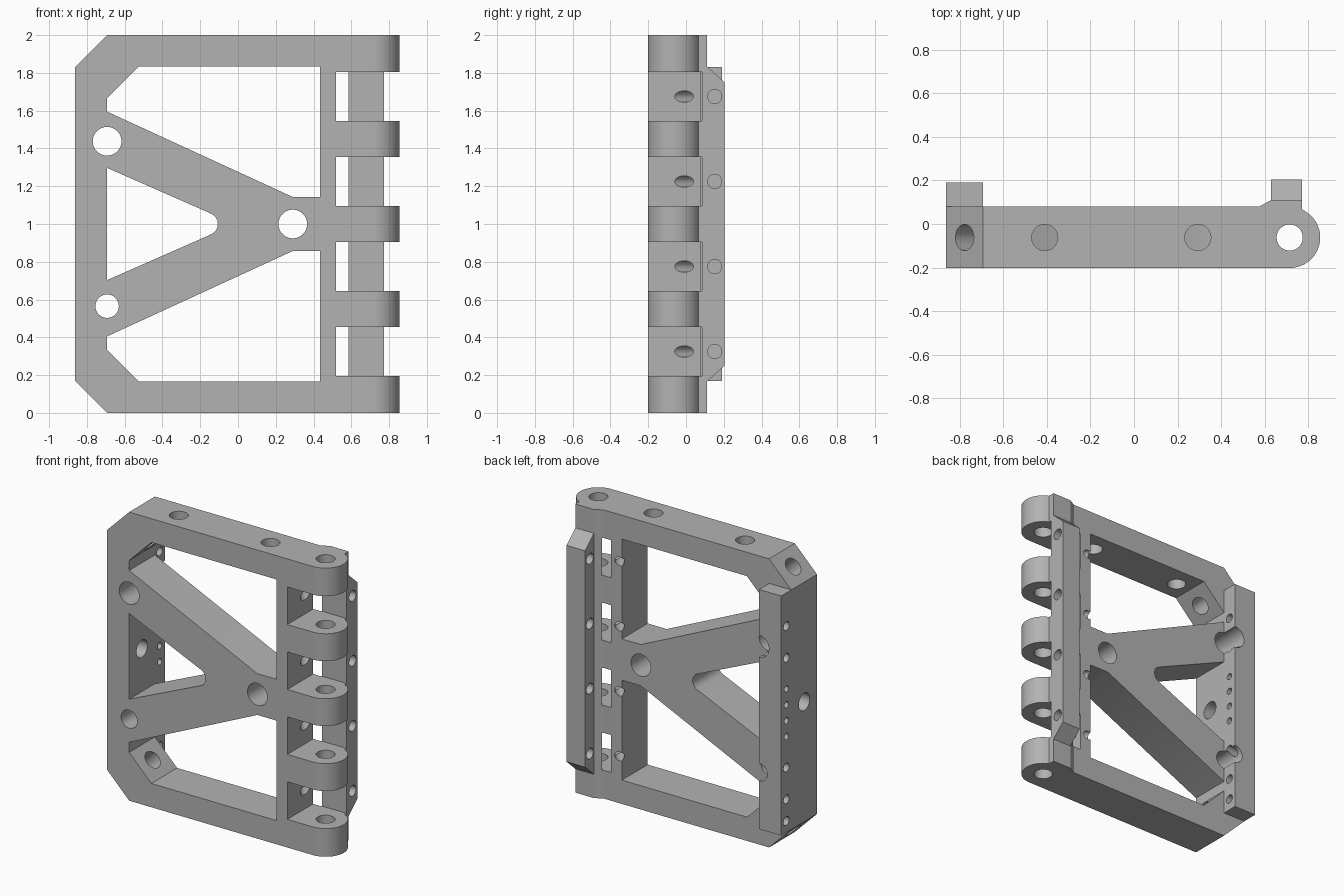
import bpy, bmesh, math
from mathutils import Vector, Matrix

cube = bpy.data.objects.get("Cube")
if cube:
    bpy.data.objects.remove(cube, do_unlink=True)

grey = bpy.data.materials.new("plain grey")
grey.use_nodes = True
grey.diffuse_color = (0.45, 0.45, 0.45, 1)
grey.node_tree.nodes["Principled BSDF"].inputs["Base Color"].default_value = (0.45, 0.45, 0.45, 1)


def make(name, bm):
    bmesh.ops.recalc_face_normals(bm, faces=bm.faces)
    mesh = bpy.data.meshes.new(name)
    bm.to_mesh(mesh)
    bm.free()
    mesh.materials.append(grey)
    obj = bpy.data.objects.new(name, mesh)
    bpy.context.collection.objects.link(obj)
    return obj


def prism(name, points, axis, lo, hi):
    """Extrude a 2D profile along an axis."""
    place = {"X": lambda u, v, t: (t, u, v),
             "Y": lambda u, v, t: (u, t, v),
             "Z": lambda u, v, t: (u, v, t)}[axis]
    bm = bmesh.new()
    face = bm.faces.new([bm.verts.new(place(u, v, lo)) for u, v in points])
    new = bmesh.ops.extrude_face_region(bm, geom=[face])["geom"]
    step = Vector(place(0, 0, hi - lo))
    bmesh.ops.translate(bm, vec=step, verts=[g for g in new if isinstance(g, bmesh.types.BMVert)])
    return make(name, bm)


def rod(name, a, b, r):
    """Cylinder between two points."""
    a, b = Vector(a), Vector(b)
    turn = (b - a).to_track_quat("Z", "Y").to_matrix().to_4x4()
    bm = bmesh.new()
    bmesh.ops.create_cone(bm, cap_ends=True, segments=40, radius1=r, radius2=r,
                          depth=(b - a).length, matrix=Matrix.Translation((a + b) / 2) @ turn)
    return make(name, bm)


def arc(cx, cy, r, start, end, n):
    angles = [math.radians(start + (end - start) * i / n) for i in range(n + 1)]
    return [(cx + r * math.cos(t), cy + r * math.sin(t)) for t in angles]


def flip(points):
    """Mirror a front profile about mid height."""
    return [(u, 2 - v) for u, v in points]


def cut(cutter):
    mod = frame.modifiers.new("cut", "BOOLEAN")
    mod.operation, mod.solver, mod.object = "DIFFERENCE", "EXACT", cutter
    bpy.context.view_layer.objects.active = frame
    bpy.ops.object.modifier_apply(modifier=mod.name)
    mesh = cutter.data
    bpy.data.objects.remove(cutter, do_unlink=True)
    bpy.data.meshes.remove(mesh)


# Plan outline: left rail, plate, round hinge end and back flange
L, PX, PY = -0.863, 0.715, -0.062
plan = [(L, -0.202), (PX, -0.202)] + arc(PX, PY, 0.14, -90, 66, 28)[1:]
plan += [(0.772, 0.205), (0.63, 0.205), (0.63, 0.11), (0.575, 0.08),
         (-0.693, 0.08), (-0.693, 0.19), (L, 0.19)]
frame = prism("hinged_bracket_frame", plan, "Z", 0, 2)

# Profiles mirrored top and bottom
corner = [(L - 0.1, 1.73), (L, 1.83), (-0.693, 2), (-0.593, 2.1), (L - 0.1, 2.1)]
rail_end = [(-0.95, 1.83), (-0.6, 1.83), (-0.6, 2.2), (-0.95, 2.2)]
flange_end = [(0.11, 1.835), (0.205, 1.75), (0.3, 1.665), (0.3, 2.2), (0.11, 2.2)]
opening = [(-0.693, 1.595), (-0.693, 1.665), (-0.523, 1.835),
           (0.435, 1.835), (0.435, 1.143), (0.29, 1.143)]
for side in (list, flip):
    cut(prism("corner_cut", side(corner), "Y", -0.5, 0.5))
    cut(prism("rail_end_cut", side(rail_end), "Y", 0.08, 0.5))
    cut(prism("flange_end_cut", side(flange_end), "X", 0.6, 0.95))
    cut(prism("opening_cut", side(opening), "Y", -0.5, 0.5))

# Rounded triangular opening between the arms
cut(prism("triangle_cut", [(-0.693, 0.703), (-0.693, 1.297)] + arc(-0.167, 1, 0.06, 66.5, -66.5, 16),
          "Y", -0.5, 0.5))

# Gaps between knuckles, each with a flange hole and an angled bar hole
for z in (0.325, 0.775, 1.225, 1.675):
    gap = [(0.52, -0.4), (1, -0.4), (1, 0.085), (0.52, 0.085)]
    cut(prism("knuckle_gap", gap, "Z", z - 0.13, z + 0.13))
    cut(rod("flange_hole", (0.55, 0.152, z), (0.9, 0.152, z), 0.037))
    cut(rod("angled_hole", (0.58, -0.09, z), (0.43, 0.11, z), 0.03))

# Hinge pin and top bar holes
cut(rod("pin_hole", (PX, PY, -0.2), (PX, PY, 2.2), 0.06))
for x in (-0.41, 0.293):
    cut(rod("top_hole", (x, PY, 1.7), (x, PY, 2.2), 0.06))

# Front to back holes
for x, z, r in ((0.29, 1, 0.076), (-0.693, 1.438, 0.076), (-0.693, 0.565, 0.062)):
    cut(rod("arm_hole", (x, -0.5, z), (x, 0.5, z), r))

# Corner holes square to the chamfers
for s in (1, -1):
    cut(rod("corner_hole", (-0.9, PY, 1 + s * 1.037), (-0.56, PY, 1 + s * 0.697), 0.06))

# Left wall hole and the row of rail holes
cut(rod("wall_hole", (-1, PY, 1), (-0.6, PY, 1), 0.06))
for z, r in ((1.6, 0.03), (1.38, 0.03), (1.165, 0.022), (1.055, 0.022), (0.945, 0.022),
             (0.835, 0.022), (0.62, 0.03), (0.4, 0.03), (0.25, 0.03)):
    cut(rod("rail_hole", (-1, 0.133, z), (-0.6, 0.133, z), r))

# Smooth round walls, crisp edges
bpy.ops.object.select_all(action="DESELECT")
frame.select_set(True)
bpy.context.view_layer.objects.active = frame
bpy.ops.object.shade_smooth_by_angle(angle=math.radians(25))
